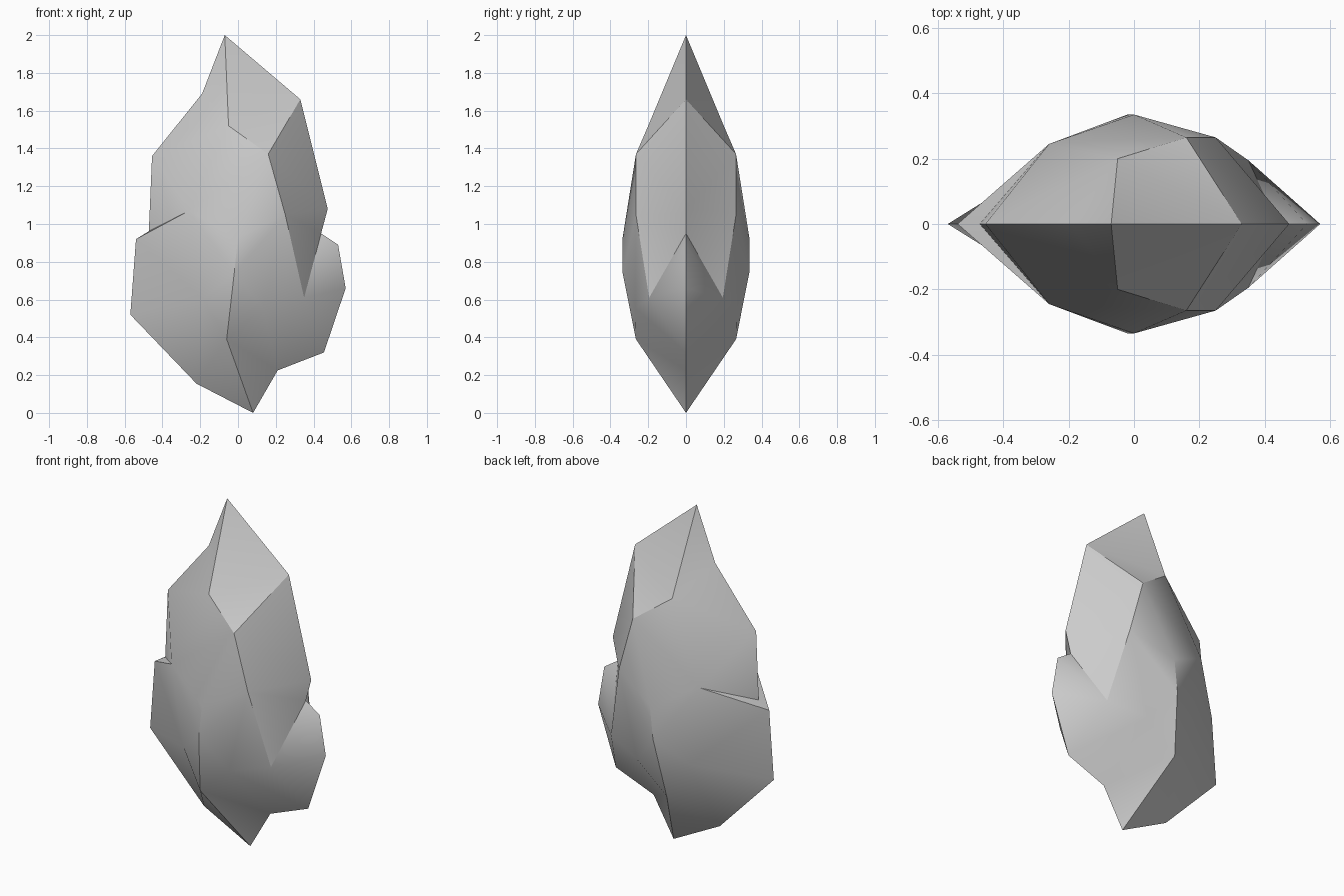
import bpy, bmesh
from mathutils import Vector
from mathutils.geometry import delaunay_2d_cdt

if "Cube" in bpy.data.objects:
    bpy.data.objects.remove(bpy.data.objects["Cube"])

# Silhouette in the y = 0 plane (x, z), clockwise from the peak
outline = [(-.07, 2), (.33, 1.66), (.475, 1.08), (.44, .95), (.53, .89),
           (.57, .66), (.455, .32), (.21, .225), (.08, 0), (-.22, .155),
           (-.57, .52), (-.54, .92), (-.472, .962), (-.455, 1.36), (-.19, 1.69)]

# Facet corners of the front face (x, z, depth)
corners = {"A": (-.05, 1.52, .20), "B": (.16, 1.37, .265), "C": (-.26, 1.07, .245),
           "D": (0, .93, .335), "E": (.25, 1.05, .265), "F": (-.185, .6, .24),
           "G": (.13, .555, .268), "H": (-.06, .39, .265), "M": (-.02, .74, .335),
           "P": (.35, .61, .195)}

# Creases between corners, or from a corner to an outline point
creases = ("A-0 A-14 A-B A-C B-1 B-D B-E E-3 E-G C-D C-13 C-12 C-11 C-F "
           "D-M M-H M-G G-H G-P P-5 P-6 F-11 F-10 F-H H-8 H-9 G-7").split()

n = len(outline)
names = list(corners)
pts = [Vector((x, z, 0)) for x, z in outline] + [Vector(c) for c in corners.values()]


def index(tag):
    return int(tag) if tag.isdigit() else n + names.index(tag)


edges = [(i, (i + 1) % n) for i in range(n)]
edges += [tuple(index(t) for t in c.split("-")) for c in creases]
flat, _, tris, source, _, _ = delaunay_2d_cdt([p.xy for p in pts], edges, [], 1, 1e-5)

# Front half of the rock
bm = bmesh.new()
verts = []
for co, src in zip(flat, source):
    depth = pts[src[0]].z if src else .2
    verts.append(bm.verts.new((co.x, -depth, co.y)))
for t in tris:
    bm.faces.new([verts[i] for i in t])

# Back half mirrors the front
geom = bm.verts[:] + bm.edges[:] + bm.faces[:]
bmesh.ops.mirror(bm, geom=geom, axis='Y', merge_dist=.0001)
bmesh.ops.remove_doubles(bm, verts=bm.verts[:], dist=.0001)
bmesh.ops.recalc_face_normals(bm, faces=bm.faces[:])

mesh = bpy.data.meshes.new("rock")
bm.to_mesh(mesh)
bm.free()
rock = bpy.data.objects.new("rock", mesh)
bpy.context.collection.objects.link(rock)
bpy.context.view_layer.objects.active = rock
rock.select_set(True)
bpy.ops.object.shade_smooth_by_angle(angle=.5)
